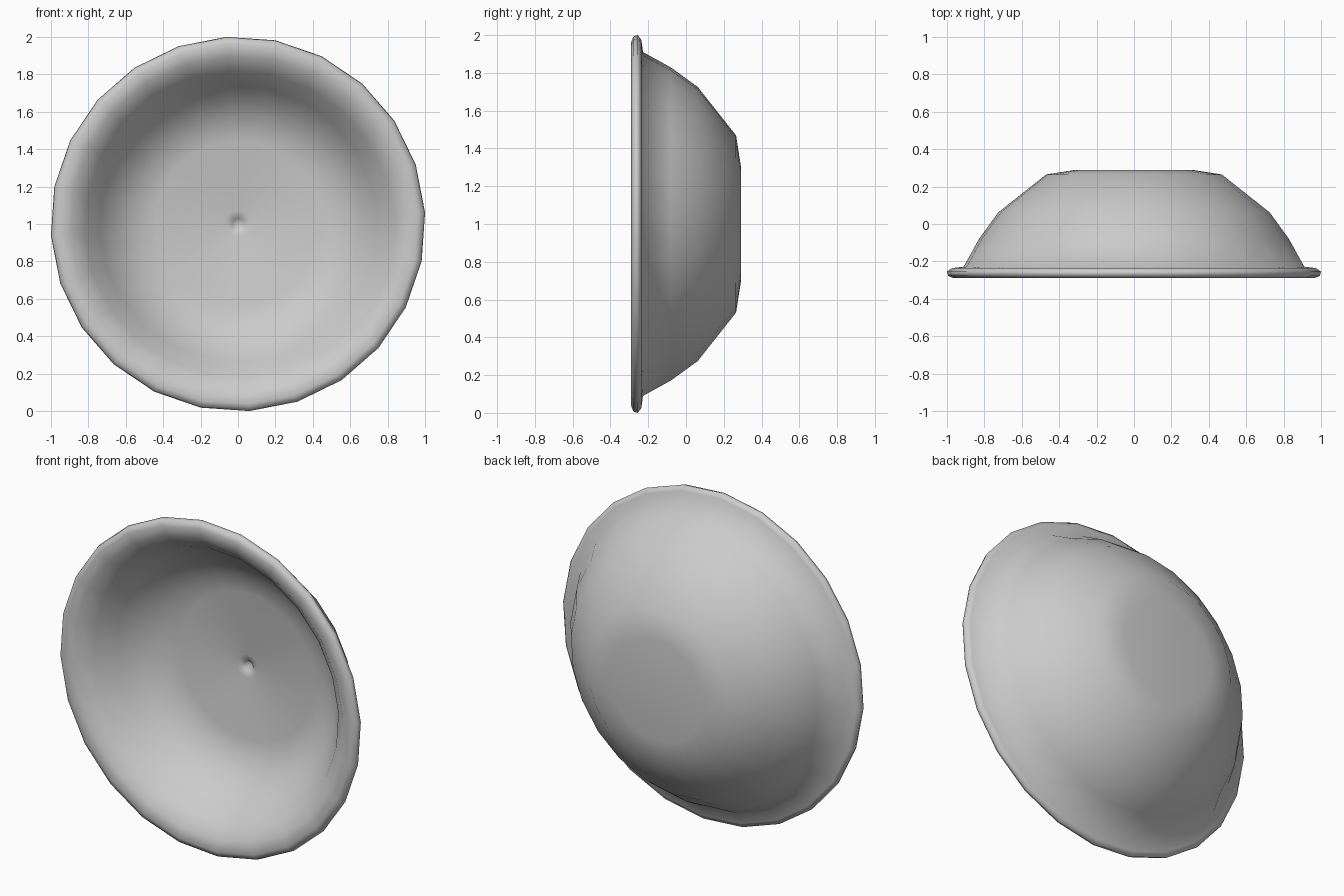
import bpy, bmesh, math

if "Cube" in bpy.data.objects:
    bpy.data.objects.remove(bpy.data.objects["Cube"])

SIDES = 24
OFFSET = math.radians(3.5)

# Closed lathe profile (radius, y): outer base, wall, rolled rim, inner wall, floor dimple
profile = [
    (0, 0.29), (0.31, 0.29), (0.47, 0.265), (0.727, 0.062), (0.83, -0.08),
    (0.912, -0.228), (0.975, -0.236), (1.002, -0.255),
    (0.995, -0.278), (0.965, -0.29), (0.90, -0.278), (0.82, -0.21),
    (0.74, -0.095), (0.655, 0.0), (0.55, 0.062), (0.445, 0.09),
    (0.07, 0.09), (0.03, 0.10), (0, 0.14),
]

bm = bmesh.new()
rings = []
for r, y in profile:
    if r == 0:
        rings.append([bm.verts.new((0, y, 1))])
    else:
        rings.append([bm.verts.new((r * math.cos(OFFSET + 2 * math.pi * i / SIDES), y,
                                    1 + r * math.sin(OFFSET + 2 * math.pi * i / SIDES)))
                      for i in range(SIDES)])

# Skin neighbouring rings, with fans at the two centre points
for a, b in zip(rings, rings[1:]):
    for i in range(SIDES):
        j = (i + 1) % SIDES
        if len(a) == 1:
            bm.faces.new((a[0], b[i], b[j]))
        elif len(b) == 1:
            bm.faces.new((a[i], a[j], b[0]))
        else:
            bm.faces.new((a[i], a[j], b[j], b[i]))
bmesh.ops.recalc_face_normals(bm, faces=bm.faces)
for f in bm.faces:
    f.smooth = True

mesh = bpy.data.meshes.new("bowl")
bm.to_mesh(mesh)
bm.free()
bowl = bpy.data.objects.new("bowl", mesh)
bpy.context.collection.objects.link(bowl)
